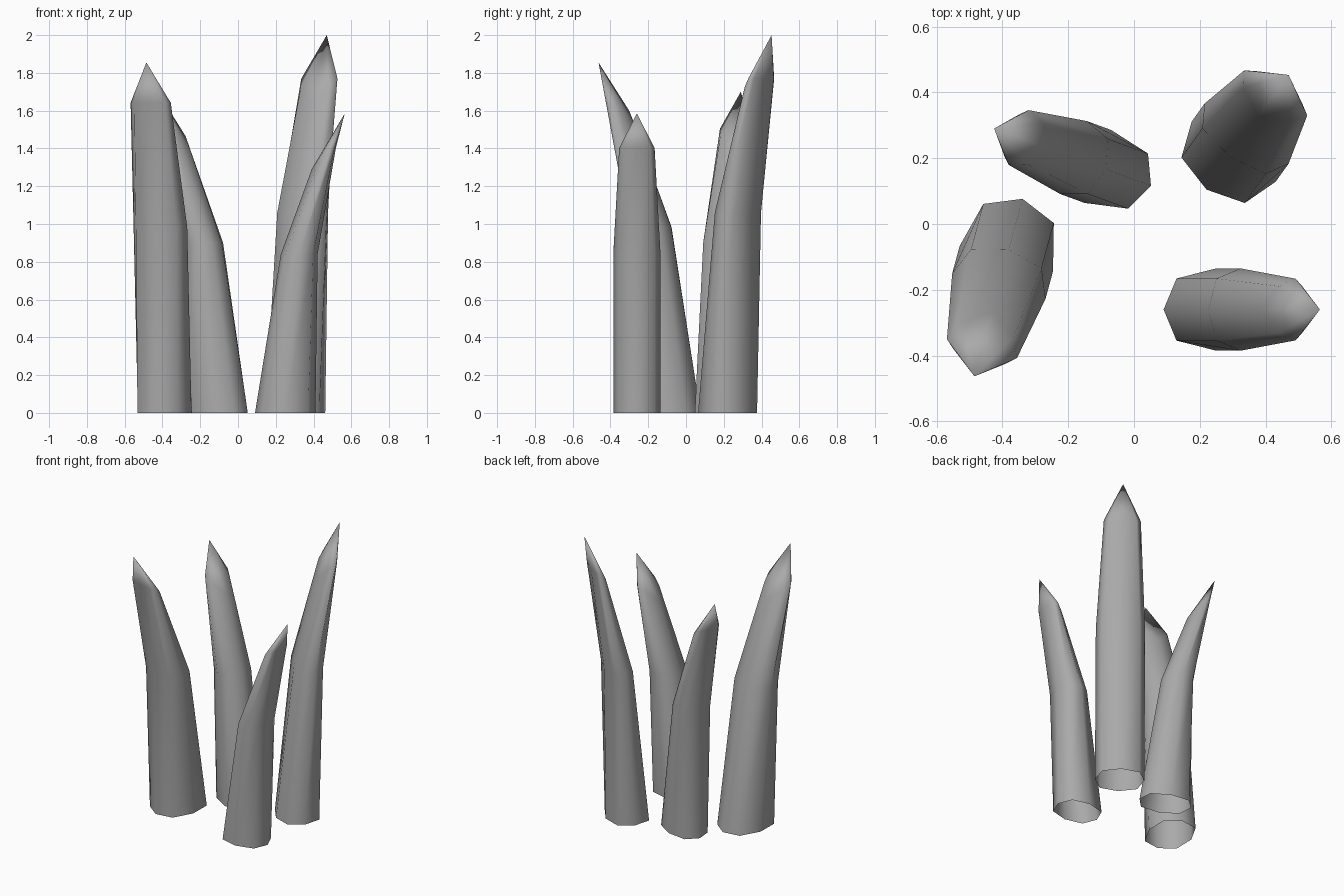
import bpy, bmesh
from math import hypot
from mathutils import Vector

if "Cube" in bpy.data.objects:
    bpy.data.objects.remove(bpy.data.objects["Cube"])

# unit section: slightly boxy octagon (along the lean, across the lean)
K = 0.755
SECTION = [(1, 0), (K, K), (0, 1), (-K, K), (-1, 0), (-K, -K), (0, -1), (K, -K)]

# rings: height, shift toward tip, outer thickness, inner thickness, width, inner drop
RINGS = [(0, 0, 1, 1, 1, 0),
         (0.53, 0.235, 0.61, 0.61, 1, 0),
         (0.885, 0.765, 0.17, 0.31, 0.75, 0.07)]

stone = bpy.data.materials.new("dark_grey")
stone.diffuse_color = (0.4, 0.4, 0.4, 1)
stone.use_nodes = True
stone.node_tree.nodes["Principled BSDF"].inputs["Base Color"].default_value = stone.diffuse_color


def spike(name, base, tip, height, along, across):
    """Open-bottomed spike that curves from its base centre to its tip."""
    dx, dy = tip[0] - base[0], tip[1] - base[1]
    lean = hypot(dx, dy)
    u = Vector((dx / lean, dy / lean, 0))
    v = Vector((-u.y, u.x, 0))
    origin = Vector((base[0], base[1], 0))

    bm = bmesh.new()
    loops = []
    for h, s, outer, inner, width, drop in RINGS:
        ring = []
        for p, q in SECTION:
            sag = drop * p ** 4 if p < 0 else 0      # inner lip reaches lower
            a = outer if p > 0 else inner + 4.5 * sag
            co = origin + u * (lean * s + p * a * along) + v * (q * width * across)
            co.z = (h - sag) * height
            ring.append(bm.verts.new(co))
        loops.append(ring)
    top = bm.verts.new((tip[0], tip[1], height))
    n = len(SECTION)
    for lower, upper in zip(loops, loops[1:]):
        for i in range(n):
            j = (i + 1) % n
            bm.faces.new((lower[i], lower[j], upper[j], upper[i]))
    for i in range(n):
        bm.faces.new((loops[-1][i], loops[-1][(i + 1) % n], top))
    for f in bm.faces:
        f.smooth = True
    mesh = bpy.data.meshes.new(name)
    bm.to_mesh(mesh)
    bm.free()
    mesh.materials.append(stone)
    obj = bpy.data.objects.new(name, mesh)
    bpy.context.collection.objects.link(obj)


# four spikes leaning outward
spike("spike_front_left", (-0.388, -0.105), (-0.485, -0.463), 1.855, 0.188, 0.147)
spike("spike_back_left", (-0.11, 0.175), (-0.425, 0.29), 1.70, 0.172, 0.118)
spike("spike_back_right", (0.303, 0.22), (0.47, 0.453), 2.0, 0.142, 0.157)
spike("spike_front_right", (0.25, -0.26), (0.565, -0.26), 1.585, 0.16, 0.125)
